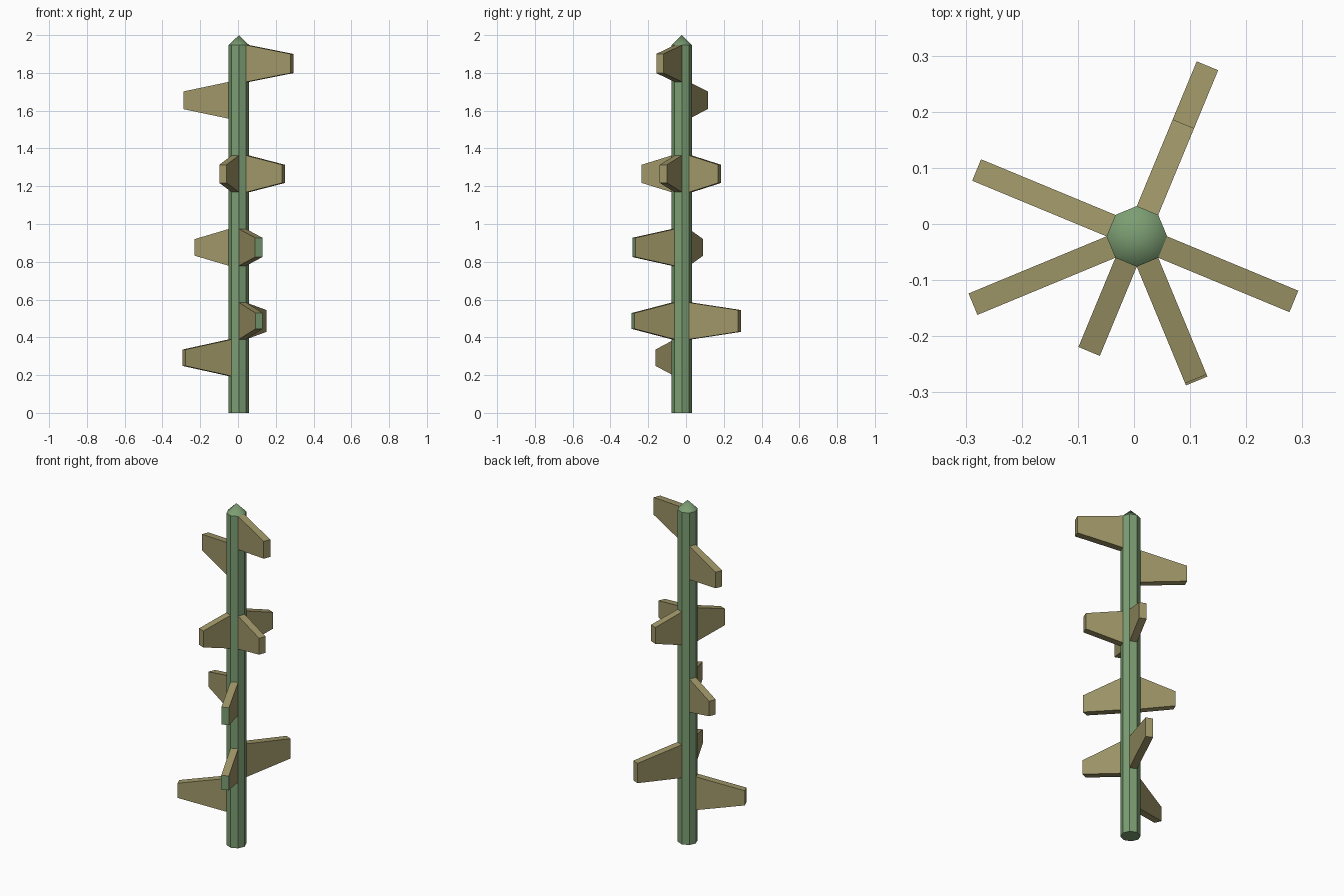
import bpy, bmesh
from math import radians, cos, sin
from mathutils import Vector, Matrix

if "Cube" in bpy.data.objects:
    bpy.data.objects.remove(bpy.data.objects["Cube"])

CX, CY, R = 0.005, -0.022, 0.054      # pole centre and radius
TOP = 1.947                           # height of the shaft
STEP = TOP / 10                       # one fin level
APOTHEM = R * cos(radians(22.5))
HALF = R * sin(radians(22.5))         # half the width of one pole side


def material(name, color):
    m = bpy.data.materials.new(name)
    m.diffuse_color = (*color, 1)
    m.use_nodes = True
    m.node_tree.nodes["Principled BSDF"].inputs["Base Color"].default_value = m.diffuse_color
    return m


green = material("green", (0.20, 0.34, 0.17))
tan = material("tan", (0.35, 0.31, 0.14))


def make_object(name, bm, mats):
    bmesh.ops.recalc_face_normals(bm, faces=bm.faces)
    mesh = bpy.data.meshes.new(name)
    bm.to_mesh(mesh)
    bm.free()
    for m in mats:
        mesh.materials.append(m)
    ob = bpy.data.objects.new(name, mesh)
    bpy.context.collection.objects.link(ob)
    return ob


def cone(name, r2, z0, z1):
    bm = bmesh.new()
    bmesh.ops.create_cone(bm, cap_ends=True, segments=8, radius1=R, radius2=r2,
                          depth=z1 - z0,
                          matrix=Matrix.Translation((CX, CY, (z0 + z1) / 2)))
    bmesh.ops.remove_doubles(bm, verts=bm.verts, dist=1e-5)
    return make_object(name, bm, [green])


# Eight-sided shaft and its pointed tip
cone("pole", R, 0, TOP)
tip = cone("pole_tip", 0, TOP, 2.0)
bpy.context.view_layer.objects.active = tip
tip.select_set(True)
bpy.ops.object.shade_smooth_by_angle(angle=radians(40))
tip.select_set(False)


def fin(name, level, angle, reach, tip_half, green_tip):
    """Tapered block growing straight out of one pole side."""
    bm = bmesh.new()
    bmesh.ops.create_cube(bm, size=2)
    for v in bm.verts:
        outer = v.co.x > 0
        v.co = Vector((reach if outer else APOTHEM, v.co.y * HALF,
                       v.co.z * (tip_half if outer else STEP / 2)))
    if green_tip:
        for f in bm.faces:
            if all(v.co.x > APOTHEM + 0.01 for v in f.verts):
                f.material_index = 1
    place = Matrix.Translation((CX, CY, (level + 0.5) * STEP))
    bm.transform(place @ Matrix.Rotation(radians(angle), 4, 'Z'))
    make_object(name, bm, [tan, green])


# Fins: level, direction, reach from the pole axis, half height at the end, green end
FINS = [
    (1, 202.5, 0.316, 0.043, False),
    (2, 292.5, 0.279, 0.042, True),
    (2, 67.5, 0.329, 0.058, False),
    (4, 157.5, 0.245, 0.044, False),
    (4, 292.5, 0.275, 0.051, True),
    (6, 247.5, 0.222, 0.048, False),
    (6, 337.5, 0.256, 0.048, False),
    (6, 67.5, 0.217, 0.048, False),
    (8, 157.5, 0.309, 0.047, False),
    (9, 337.5, 0.303, 0.051, False),
]
for i, spec in enumerate(FINS, 1):
    fin(f"fin_{i:02d}", *spec)
